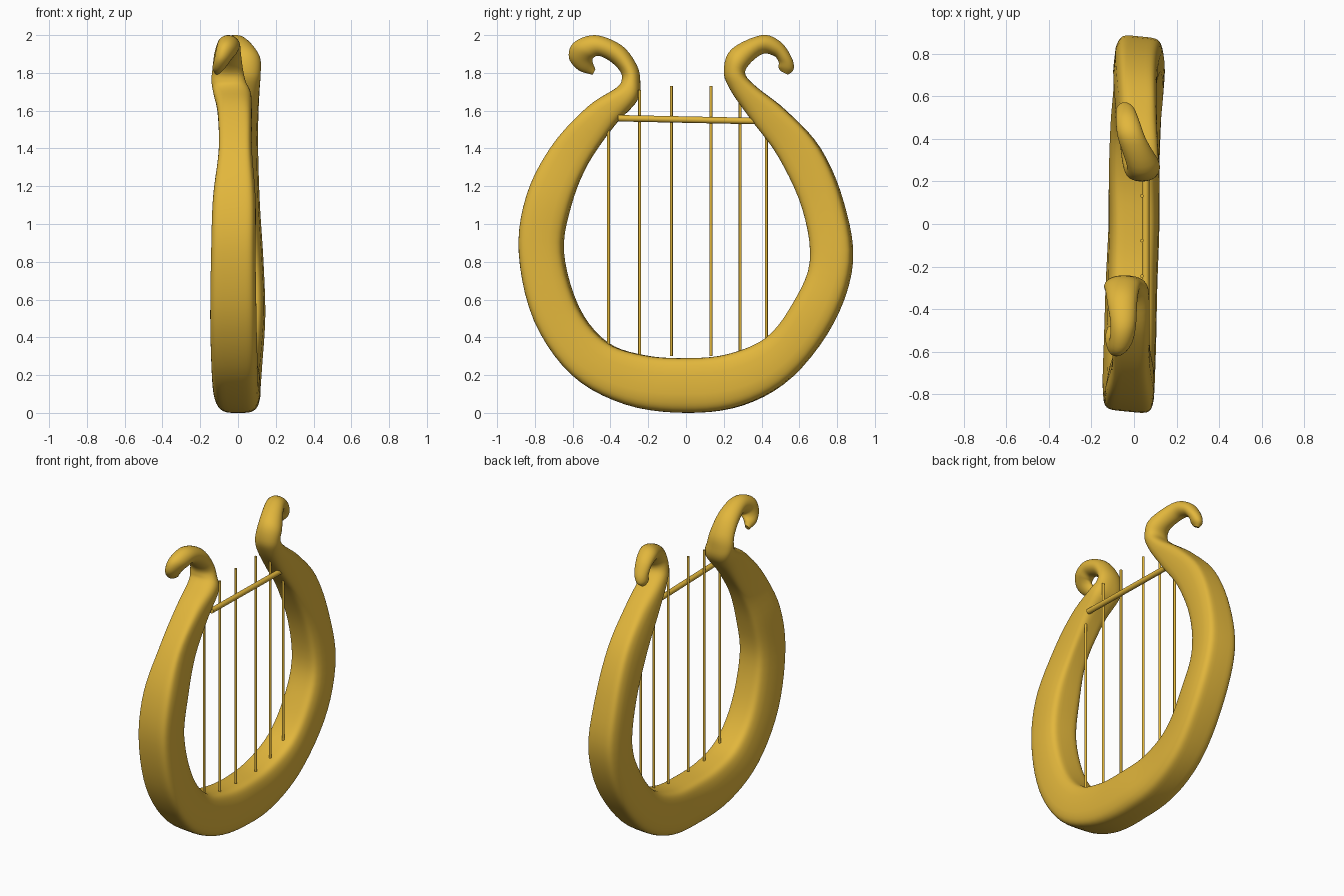
import bpy, bmesh, math
from mathutils import Vector

gold = bpy.data.materials.new("gold")
gold.diffuse_color = (0.76, 0.47, 0.045, 1)

# Stations: edge A (y, z), edge B (y, z), centre x, half depth in x
BOTTOM = [(0.0, 0.0, 0.0, 0.29, 0.0, 0.125)]
LEFT = [
    (-0.32, 0.045, -0.22, 0.305, -0.01, 0.125), (-0.60, 0.20, -0.42, 0.375, -0.015, 0.125),
    (-0.80, 0.49, -0.57, 0.56, -0.02, 0.125), (-0.88, 0.85, -0.65, 0.85, -0.02, 0.12),
    (-0.84, 1.15, -0.61, 1.10, -0.015, 0.115), (-0.71, 1.41, -0.52, 1.32, -0.01, 0.09),
    (-0.52, 1.62, -0.38, 1.52, -0.015, 0.092), (-0.37, 1.72, -0.26, 1.65, -0.03, 0.10),
    (-0.34, 1.765, -0.242, 1.75, -0.05, 0.09), (-0.35, 1.81, -0.26, 1.84, -0.055, 0.08),
    (-0.40, 1.86, -0.34, 1.945, -0.055, 0.07), (-0.46, 1.89, -0.48, 2.0, -0.05, 0.06),
    (-0.49, 1.88, -0.595, 1.96, -0.06, 0.055), (-0.495, 1.865, -0.62, 1.88, -0.08, 0.045),
    (-0.49, 1.845, -0.57, 1.815, -0.10, 0.035), (-0.48, 1.82, -0.495, 1.79, -0.11, 0.015)]
RIGHT = [
    (0.30, 0.04, 0.22, 0.31, 0.0, 0.125), (0.56, 0.19, 0.43, 0.40, 0.01, 0.125),
    (0.78, 0.48, 0.57, 0.58, 0.025, 0.125), (0.88, 0.80, 0.66, 0.80, 0.02, 0.12),
    (0.83, 1.12, 0.62, 1.08, 0.01, 0.11), (0.71, 1.40, 0.49, 1.36, 0.01, 0.10),
    (0.53, 1.60, 0.34, 1.56, 0.02, 0.09), (0.38, 1.72, 0.235, 1.71, 0.03, 0.085),
    (0.315, 1.79, 0.20, 1.81, 0.04, 0.08), (0.335, 1.845, 0.24, 1.925, 0.04, 0.075),
    (0.405, 1.90, 0.40, 2.0, -0.01, 0.065), (0.465, 1.89, 0.50, 1.965, -0.03, 0.055),
    (0.49, 1.86, 0.56, 1.88, -0.04, 0.045), (0.49, 1.83, 0.57, 1.82, -0.05, 0.035),
    (0.50, 1.81, 0.54, 1.79, -0.055, 0.015)]
stations = LEFT[::-1] + BOTTOM + RIGHT
horn_left, horn_right = 8, len(stations) - 8


def catmull(p0, p1, p2, p3, t):
    return [0.5 * (2*b + (c-a)*t + (2*a-5*b+4*c-d)*t*t + (3*b-a-3*c+d)*t**3)
            for a, b, c, d in zip(p0, p1, p2, p3)]


def make_frame(sides=40, steps=5, twist=0.10):
    bm = bmesh.new()
    rings, n = [], len(stations)
    for k in range((n - 1) * steps + 1):
        i = min(k // steps, n - 2)
        t = k / steps - i
        s = [stations[max(0, min(n - 1, j))] for j in (i-1, i, i+1, i+2)]
        ay, az, by, bz, cx, h = catmull(*s, t)
        # boxy body blending into round horns; depth tapers to the inner and outer edges
        u = k / steps
        body = max(0, min(1, (u - horn_left) / 3 + 0.5, (horn_right - u) / 3 + 0.5))
        foot = max(0, 1 - abs(u - len(LEFT)) / 2.5)
        side = max(0, min(1, (u - len(LEFT)) / 4 + 0.5))      # 0 on left arm, 1 on right arm
        inner_taper = body * (0.24 - 0.08 * side)
        outer_taper = body * max(0.05 + 0.14 * side, 0.15 * foot)
        ring = []
        for q in range(sides):
            a = 2 * math.pi * (q + 0.5) / sides
            c, d = math.cos(a), math.sin(a)
            e = 1.0 - 0.65 * body + (0.12 * foot if c > 0 else 0)
            w = 0.5 * math.copysign(abs(c) ** e, c)
            x = h * math.copysign(abs(d) ** e, d)
            x *= 1 - (outer_taper * 2 * w if w > 0 else -inner_taper * 2 * w)
            dy, dz = w * (ay - by), w * (az - bz)
            ring.append(bm.verts.new((cx + x + twist * dy,
                                      (ay + by) / 2 + dy - twist * x * body,
                                      (az + bz) / 2 + dz)))
        rings.append(ring)
    for r, s in zip(rings, rings[1:]):
        for q in range(sides):
            p = (q + 1) % sides
            bm.faces.new((r[q], r[p], s[p], s[q]))
    bm.faces.new(rings[0])
    bm.faces.new(rings[-1][::-1])
    bmesh.ops.recalc_face_normals(bm, faces=bm.faces)
    me = bpy.data.meshes.new("lyre_frame")
    bm.to_mesh(me)
    bm.free()
    ob = bpy.data.objects.new("lyre_frame", me)
    bpy.context.collection.objects.link(ob)
    return ob


def rod(name, p, q, radius):
    p, q = Vector(p), Vector(q)
    bpy.ops.mesh.primitive_cylinder_add(vertices=16, radius=radius, depth=(q - p).length,
                                        location=(p + q) / 2)
    ob = bpy.context.object
    ob.name = name
    ob.rotation_euler = (q - p).to_track_quat('Z', 'Y').to_euler()
    return ob


def finish(ob, angle=40):
    ob.data.materials.append(gold)
    bpy.ops.object.select_all(action='DESELECT')
    ob.select_set(True)
    bpy.context.view_layer.objects.active = ob
    bpy.ops.object.shade_smooth_by_angle(angle=math.radians(angle))


# Curved frame with curled horns
finish(make_frame())

# Crossbar
finish(rod("crossbar", (0.055, -0.36, 1.56), (0.055, 0.37, 1.545), 0.017))

# Strings: y, bottom z, top z
for i, (y, z0, z1) in enumerate([(-0.41, 0.35, 1.50), (-0.245, 0.29, 1.71), (-0.078, 0.30, 1.73),
                                 (0.132, 0.30, 1.73), (0.287, 0.31, 1.64), (0.425, 0.37, 1.48)]):
    finish(rod(f"string_{i + 1}", (0.037, y, z0), (0.037, y, z1), 0.008))
